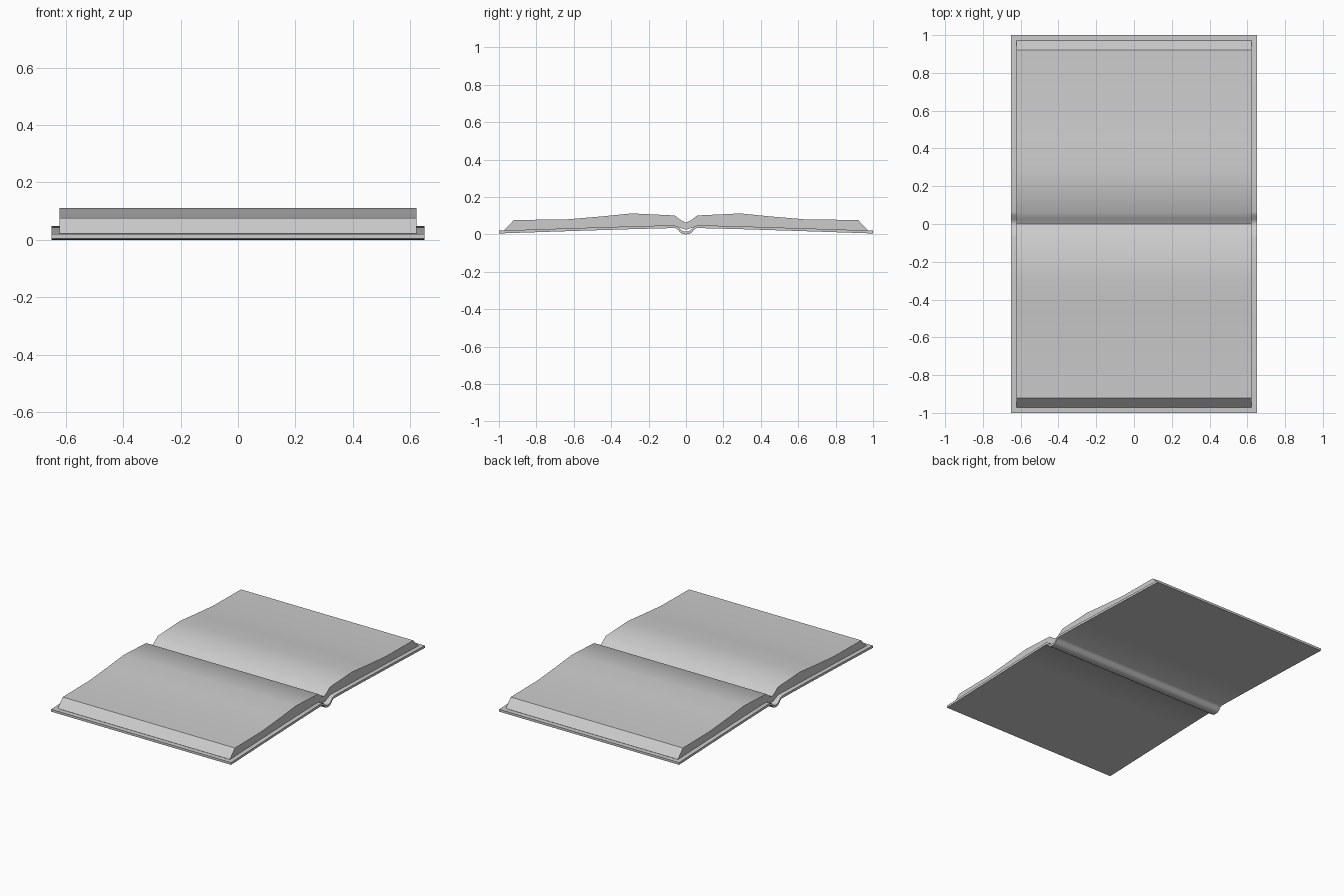
import bpy, bmesh, math

if "Cube" in bpy.data.objects:
    bpy.data.objects.remove(bpy.data.objects["Cube"])


def mirrored(half):
    """Mirror a half profile (outer edge to spine, y = 0 last) across the spine."""
    return half + [(-y, z) for y, z in reversed(half[:-1])]


def extrude_strip(name, top_half, bottom_half, half_width):
    """Closed strip between two y-z profiles, extruded along x."""
    top, bottom = mirrored(top_half), mirrored(bottom_half)
    outline = top + bottom[::-1]
    bm = bmesh.new()
    left = [bm.verts.new((-half_width, y, z)) for y, z in outline]
    right = [bm.verts.new((half_width, y, z)) for y, z in outline]
    n = len(outline)
    for i in range(n):
        j = (i + 1) % n
        bm.faces.new((left[i], left[j], right[j], right[i]))
    # end caps as quads between matching top and bottom points
    m = len(top)
    for side in (left, right):
        for i in range(m - 1):
            bm.faces.new((side[i], side[i + 1], side[n - 2 - i], side[n - 1 - i]))
    bmesh.ops.recalc_face_normals(bm, faces=bm.faces)
    mesh = bpy.data.meshes.new(name)
    bm.to_mesh(mesh)
    bm.free()
    obj = bpy.data.objects.new(name, mesh)
    bpy.context.collection.objects.link(obj)
    bpy.ops.object.select_all(action='DESELECT')
    obj.select_set(True)
    bpy.context.view_layer.objects.active = obj
    bpy.ops.object.shade_smooth_by_angle(angle=math.radians(36))
    return obj


# Cover: two sloping boards joined by a rounded spine groove
extrude_strip(
    "cover",
    [(1.0, 0.02), (0.64, 0.032), (0.29, 0.043), (0.065, 0.049),
     (0.045, 0.042), (0.025, 0.022), (0.012, 0.016), (0, 0.014)],
    [(1.0, 0.005), (0.64, 0.017), (0.29, 0.028), (0.058, 0.034),
     (0.042, 0.024), (0.03, 0.009), (0.015, 0.002), (0, 0.0)],
    0.65)

# Page block: gently swelling leaves with slanted fore edges and a centre valley
extrude_strip(
    "pages",
    [(0.972, 0.0225), (0.92, 0.077), (0.64, 0.08), (0.45, 0.096),
     (0.29, 0.112), (0.06, 0.101), (0.03, 0.078), (0, 0.062)],
    [(0.97, 0.0205), (0.92, 0.022), (0.64, 0.0315), (0.45, 0.0375),
     (0.29, 0.0425), (0.065, 0.0485), (0.035, 0.036), (0, 0.025)],
    0.622)
